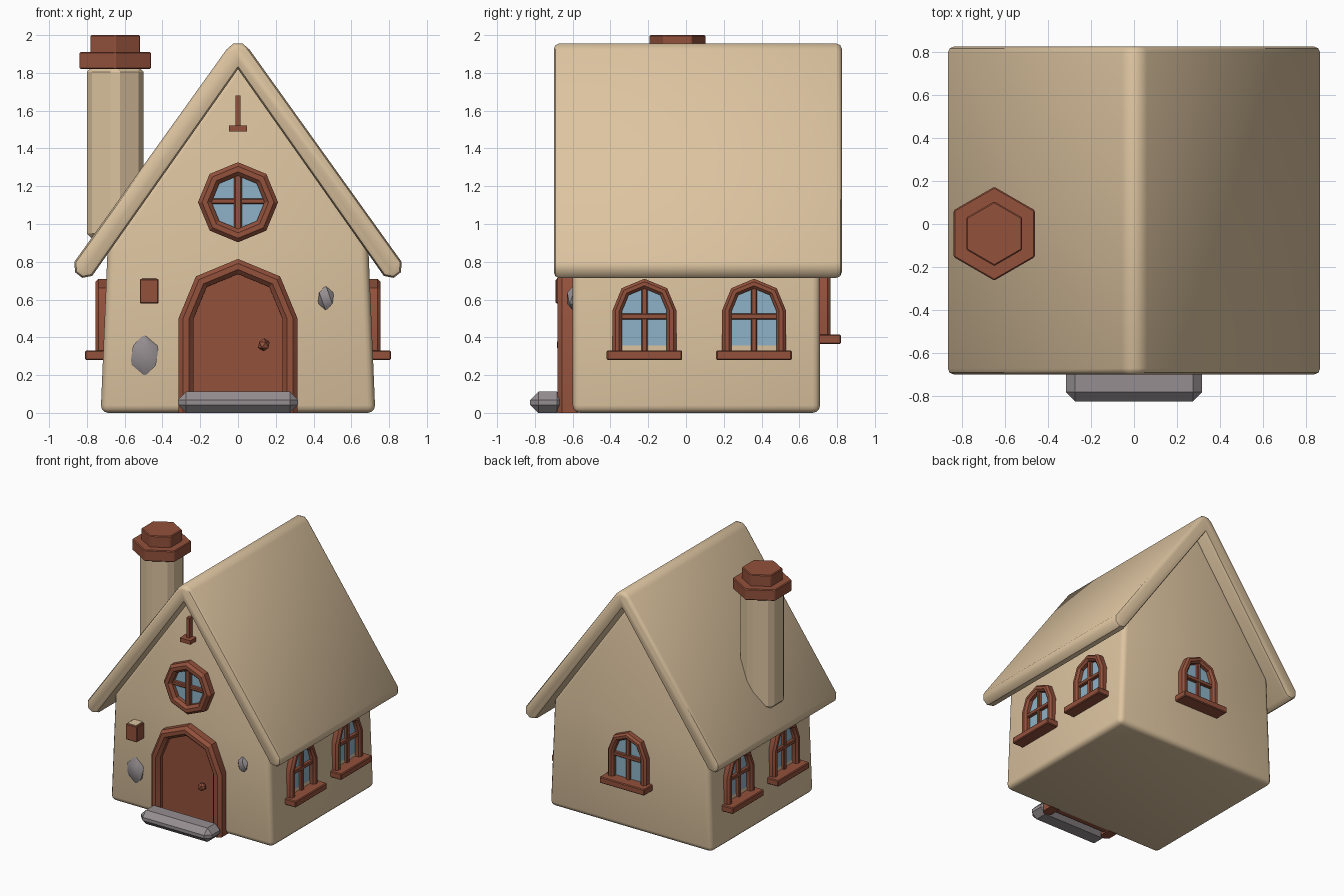
import bpy, bmesh, math
from mathutils import Matrix, Vector

if "Cube" in bpy.data.objects:
    bpy.data.objects.remove(bpy.data.objects["Cube"])


def material(name, rgb):
    m = bpy.data.materials.new(name)
    m.diffuse_color = (*rgb, 1)
    m.use_nodes = True
    m.node_tree.nodes["Principled BSDF"].inputs["Base Color"].default_value = m.diffuse_color
    return m


BEIGE = material("beige plaster", (0.72, 0.55, 0.35))
BROWN = material("brown wood", (0.29, 0.082, 0.044))
GLASS = material("blue glass", (0.27, 0.45, 0.57))
GREY = material("grey stone", (0.30, 0.27, 0.28))


def finish(name, bm, mat, place=None, angle=35):
    bmesh.ops.recalc_face_normals(bm, faces=bm.faces[:])
    me = bpy.data.meshes.new(name)
    bm.to_mesh(me)
    bm.free()
    if place is not None:
        me.transform(place)
    me.materials.append(mat)
    ob = bpy.data.objects.new(name, me)
    bpy.context.collection.objects.link(ob)
    bpy.ops.object.select_all(action='DESELECT')
    ob.select_set(True)
    bpy.context.view_layer.objects.active = ob
    bpy.ops.object.shade_smooth_by_angle(angle=math.radians(angle))
    return ob


def extrude(name, outline, y0, y1, mat, bevel=0, seg=1, rim=False, place=None, angle=35):
    """Extrude an (x, z) outline along y, optionally bevelling all or only rim edges."""
    bm = bmesh.new()
    a = [bm.verts.new((x, y0, z)) for x, z in outline]
    b = [bm.verts.new((x, y1, z)) for x, z in outline]
    n = len(outline)
    bm.faces.new(a)
    bm.faces.new(b[::-1])
    for i in range(n):
        j = (i + 1) % n
        bm.faces.new((a[i], b[i], b[j], a[j]))
    bmesh.ops.recalc_face_normals(bm, faces=bm.faces[:])
    if bevel:
        edges = [e for e in bm.edges
                 if not rim or abs(e.verts[0].co.y - e.verts[1].co.y) < 1e-5]
        bmesh.ops.bevel(bm, geom=edges, offset=bevel, segments=seg,
                        profile=0.5, affect='EDGES')
    return finish(name, bm, mat, place, angle)


def box(name, x0, x1, y0, y1, z0, z1, mat, bevel=0, place=None):
    return extrude(name, [(x0, z0), (x1, z0), (x1, z1), (x0, z1)], y0, y1, mat,
                   bevel, place=place, angle=25)


def arc(r, zc, start, end):
    return [(r * math.cos(math.radians(t)), zc + r * math.sin(math.radians(t)))
            for t in range(start, end, 45)]


def arch(r, spring, bottom):
    return [(r, bottom)] + arc(r, spring, 0, 181) + [(-r, bottom)]


def frame(name, path, ro, ri, depth, closed, place):
    """Sweep a chamfered section; path(r) gives the outline at radius r."""
    c = (ro - ri) * 0.3
    section = [(ro, 0.03), (ro, c - depth), (ro - c, -depth),
               (ri + c, -depth), (ri, c - depth), (ri, 0.03)]
    bm = bmesh.new()
    rows = [[bm.verts.new((x, y, z)) for x, z in path(r)] for r, y in section]
    n, m = len(rows[0]), len(rows)
    for k in range(m):
        p, q = rows[k], rows[(k + 1) % m]
        for i in range(n if closed else n - 1):
            j = (i + 1) % n
            bm.faces.new((p[i], p[j], q[j], q[i]))
    if not closed:
        bm.faces.new([r[0] for r in rows])
        bm.faces.new([r[-1] for r in rows])
    return finish(name, bm, BROWN, place, 25)


def arched_window(name, loc, turn):
    place = Matrix.Translation(loc) @ Matrix.Rotation(math.radians(turn), 4, 'Z')
    frame(name + "_frame", lambda r: arch(r, 0.54, 0.31), 0.17, 0.118, 0.055, False, place)
    extrude(name + "_glass", arch(0.13, 0.54, 0.31), -0.012, 0.03, GLASS, place=place)
    box(name + "_upright", -0.016, 0.016, -0.035, 0.02, 0.31, 0.68, BROWN, 0.005, place)
    box(name + "_crossbar", -0.14, 0.14, -0.038, 0.02, 0.495, 0.525, BROWN, 0.005, place)
    box(name + "_sill", -0.20, 0.20, -0.11, 0.03, 0.28, 0.33, BROWN, 0.006, place)


# House body with slightly flared walls
half = [(0.727, 0), (0.69, 0.88)]
extrude("house_body", half + [(0, 1.86)] + [(-x, z) for x, z in half[::-1]],
        -0.60, 0.71, BEIGE, 0.04, 3, angle=40)

# Folded roof with rounded ridge and eaves
half = [(0.025, 1.955), (0.06, 1.925), (0.866, 0.80), (0.863, 0.745),
        (0.825, 0.715), (0.772, 0.725)]
extrude("roof", half + [(0, 1.82)] + [(-x, z) for x, z in half[::-1]],
        -0.70, 0.825, BEIGE, 0.028, 2, rim=True, angle=45)


# Hexagonal chimney
def hexagon(name, r, z0, z1, mat, bevel):
    pts = [(r * math.sin(i * math.pi / 3), r * math.cos(i * math.pi / 3)) for i in range(6)]
    upright = Matrix.Translation((-0.65, -0.045, 0)) @ Matrix.Rotation(math.pi / 2, 4, 'X')
    return extrude(name, pts, z0, z1, mat, bevel, place=upright, angle=25)


# extrusion along y becomes height after the turn
hexagon("chimney_shaft", 0.173, 0.92, 1.835, BEIGE, 0.03)
hexagon("chimney_cap", 0.218, 1.82, 1.91, BROWN, 0.006)
hexagon("chimney_pot", 0.15, 1.90, 2.0, BROWN, 0.006)

# Side windows on both walls, and one on the back
for side, sx in (("right", 1), ("left", -1)):
    for i, y in enumerate((-0.22, 0.36)):
        arched_window(f"{side}_window_{i + 1}", (0.70 * sx, y, 0), 90 * sx)
arched_window("back_window", (0, 0.71, 0.085), 180)

# Front door
front = Matrix.Translation((0, -0.60, 0))
frame("door_frame", lambda r: arch(r, 0.50, 0.0), 0.315, 0.235, 0.08, False, front)
extrude("door", arch(0.25, 0.50, 0.01), -0.025, 0.03, BROWN, place=front)
hub = bmesh.new()
bmesh.ops.create_icosphere(hub, subdivisions=1, radius=0.034)
finish("door_knob", hub, BROWN, Matrix.Translation((0.137, -0.655, 0.36)))
box("door_step", -0.317, 0.317, -0.825, -0.64, 0, 0.112, GREY, 0.043)

# Round gable window
frame("round_window_frame", lambda r: arc(r, 1.115, 0, 360), 0.212, 0.14, 0.065, True, front)
extrude("round_window_glass", arc(0.155, 1.115, 0, 360), -0.014, 0.03, GLASS, place=front)
box("round_window_upright", -0.02, 0.02, -0.045, 0.02, 0.96, 1.27, BROWN, 0.006, front)
box("round_window_crossbar", -0.155, 0.155, -0.04, 0.02, 1.105, 1.135, BROWN, 0.006, front)

# Gable ornament
box("gable_post", -0.013, 0.013, -0.04, 0.02, 1.50, 1.68, BROWN, 0, front)
box("gable_post_foot", -0.047, 0.047, -0.075, 0.02, 1.49, 1.522, BROWN, 0, front)

# Letter box with pale top
box("letter_box", -0.52, -0.42, -0.09, 0.02, 0.58, 0.708, BROWN, 0.005, front)
box("letter_box_lid", -0.508, -0.432, -0.083, 0.01, 0.706, 0.713, BEIGE, 0, front)

# Stones set in the front wall
for name, x, z, sx, sz in (("large_stone", -0.495, 0.305, 0.084, 0.115),
                           ("small_stone", 0.465, 0.607, 0.048, 0.068)):
    bm = bmesh.new()
    bmesh.ops.create_icosphere(bm, subdivisions=1, radius=1)
    finish(name, bm, GREY, Matrix.Translation((x, -0.595, z)) @ Matrix.Diagonal((sx, 0.04, sz, 1)))
